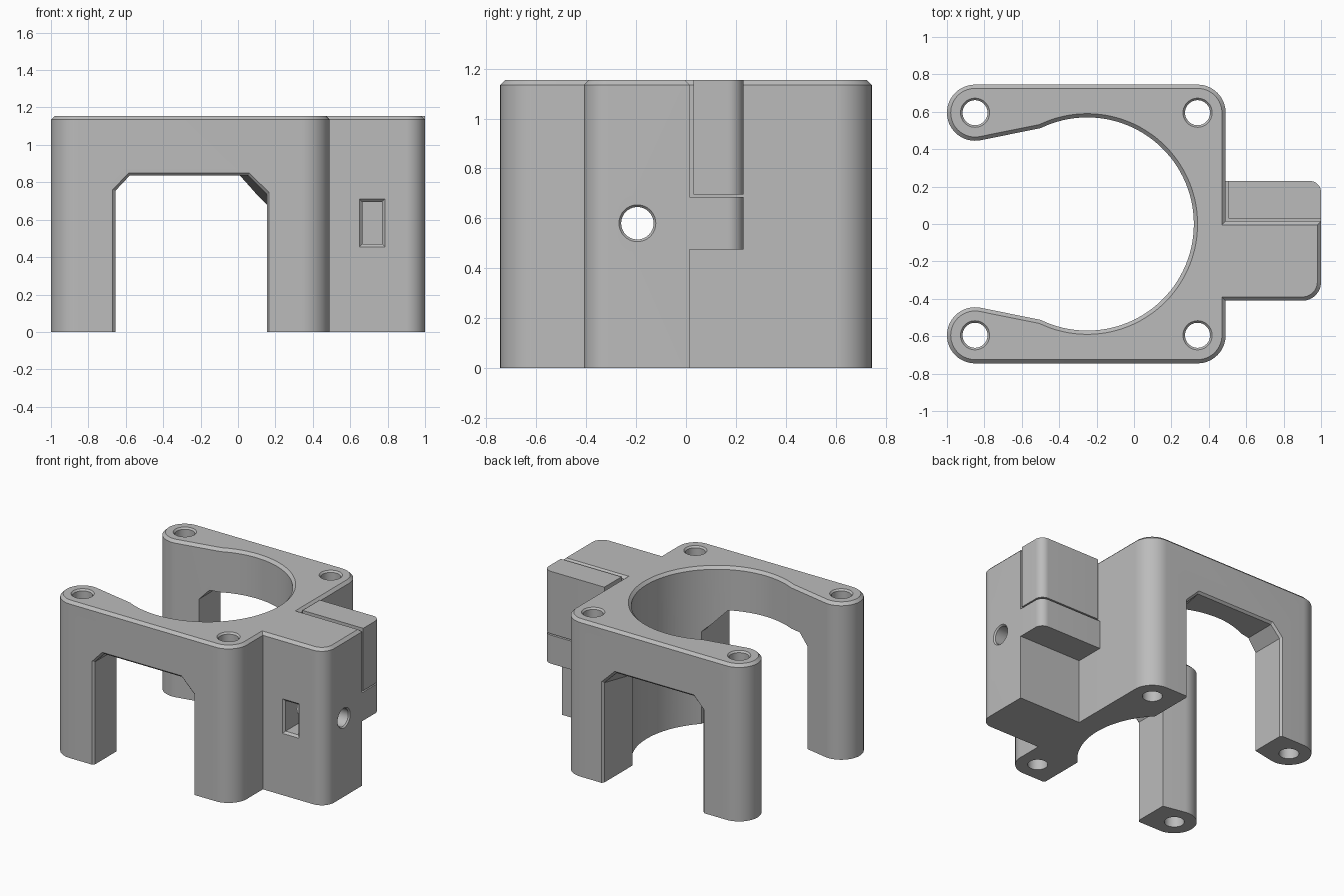
import bpy, bmesh
from math import cos, sin, radians

if "Cube" in bpy.data.objects:
    bpy.data.objects.remove(bpy.data.objects["Cube"])

TOP = 1.155
ARM_X, CORNER_X, SIDE_Y, R = -0.85, 0.34, 0.595, 0.15

grey = bpy.data.materials.new("plain grey")
grey.use_nodes = True
colour = (0.5, 0.5, 0.5, 1)
grey.diffuse_color = colour
grey.node_tree.nodes["Principled BSDF"].inputs["Base Color"].default_value = colour


def arc(cx, cy, r, start, end, steps=16):
    angles = [radians(start + (end - start) * i / steps) for i in range(steps + 1)]
    return [(cx + r * cos(a), cy + r * sin(a)) for a in angles]


def loft(name, rings, chamfer=0):
    """Skin matching rings of 3D points, cap the ends, optionally chamfer the last ring."""
    bm = bmesh.new()
    loops = [[bm.verts.new(p) for p in ring] for ring in rings]
    n = len(loops[0])
    for a, b in zip(loops, loops[1:]):
        for i in range(n):
            j = (i + 1) % n
            bm.faces.new((a[i], a[j], b[j], b[i]))
    bm.faces.new(loops[0])
    cap = bm.faces.new(loops[-1])
    bmesh.ops.recalc_face_normals(bm, faces=bm.faces)
    if chamfer:
        bmesh.ops.bevel(bm, geom=list(cap.edges), offset=chamfer, segments=1,
                        affect='EDGES', profile=0.5)
    mesh = bpy.data.meshes.new(name)
    bm.to_mesh(mesh)
    bm.free()
    mesh.materials.append(grey)
    ob = bpy.data.objects.new(name, mesh)
    bpy.context.collection.objects.link(ob)
    return ob


def prism(name, outline, z0, z1, chamfer=0):
    return loft(name, [[(x, y, z) for x, y in outline] for z in (z0, z1)], chamfer)


def select(ob):
    bpy.ops.object.select_all(action='DESELECT')
    ob.select_set(True)
    bpy.context.view_layer.objects.active = ob


def cut(ob, cutter):
    mod = ob.modifiers.new("cut", 'BOOLEAN')
    mod.operation, mod.solver, mod.object = 'DIFFERENCE', 'EXACT', cutter
    select(ob)
    bpy.ops.object.modifier_apply(modifier=mod.name)
    bpy.data.objects.remove(cutter)


# Body: arms, round bore and side bracket share one outline
outline = (arc(ARM_X, -SIDE_Y, R, 80, 270, 32)
           + arc(CORNER_X, -SIDE_Y, R, -90, 0)
           + [(0.49, -0.41)]
           + arc(0.9, -0.31, 0.1, -90, 0)
           + [(1, 0.015), (0.49, 0.015)]
           + arc(CORNER_X, SIDE_Y, R, 0, 90)
           + arc(ARM_X, SIDE_Y, R, 90, 280, 32)
           + arc(-0.25, 0, 0.57, 116, -116, 72))
body = prism("mount_body", outline, 0, TOP, chamfer=0.02)

# Leg windows through front and back, with chamfered rims
rim = [(-0.67, -0.1), (-0.67, 0.76), (-0.585, 0.85), (0.06, 0.85), (0.167, 0.745), (0.167, -0.1)]
throat = [(-0.655, -0.1), (-0.655, 0.755), (-0.58, 0.835), (0.055, 0.835), (0.155, 0.735), (0.155, -0.1)]
inner = throat[:3] + [(0, 0.835), (0.155, 0.68), (0.155, -0.1)]
half = [(0.76, rim), (0.745, rim), (0.73, throat), (0.45, inner)]
sections = [(-y, s) for y, s in half] + half[::-1]
cut(body, loft("window_cutter", [[(x, y, z) for x, z in s] for y, s in sections]))


# Vertical screw holes, countersunk at the top
def ring(cx, cy, r):
    return arc(cx, cy, r, 0, 360, 40)[:-1]


levels = [(-0.1, 0.067), (TOP - 0.012, 0.067), (TOP, 0.078), (TOP + 0.1, 0.078)]
for cx in (ARM_X, CORNER_X):
    for cy in (-SIDE_Y, SIDE_Y):
        cut(body, loft("hole_cutter", [[(x, y, z) for x, y in ring(cx, cy, r)] for z, r in levels]))

# Clamp screw hole from the bracket side into the bore
levels = [(0, 0.065), (0.99, 0.065), (1, 0.074), (1.1, 0.074)]
cut(body, loft("side_hole_cutter", [[(x, y, z) for y, z in ring(-0.195, 0.58, r)] for x, r in levels]))


# Nut pocket in the front of the bracket
def box_ring(y, grow):
    x0, x1, z0, z1 = 0.665 - grow, 0.77 + grow, 0.47 - grow, 0.695 + grow
    return [(x0, y, z0), (x1, y, z0), (x1, y, z1), (x0, y, z1)]


cut(body, loft("pocket_cutter", [box_ring(-0.5, 0.015), box_ring(-0.41, 0.015),
                                 box_ring(-0.395, 0), box_ring(-0.1, 0)]))


# Ledge and clamp block behind the bracket, parted by narrow slits
def block_outline(x0, y0):
    return [(x0, y0), (1, y0)] + arc(0.94, 0.17, 0.06, 0, 90, 10) + [(x0, 0.23)]


ledge = prism("bracket_ledge", block_outline(0.485, 0.01), 0.475, 0.685)
clamp = prism("clamp_block", block_outline(0.505, 0.03), 0.695, TOP)

for ob in (body, ledge, clamp):
    select(ob)
    bpy.ops.object.shade_smooth_by_angle(angle=radians(25))
